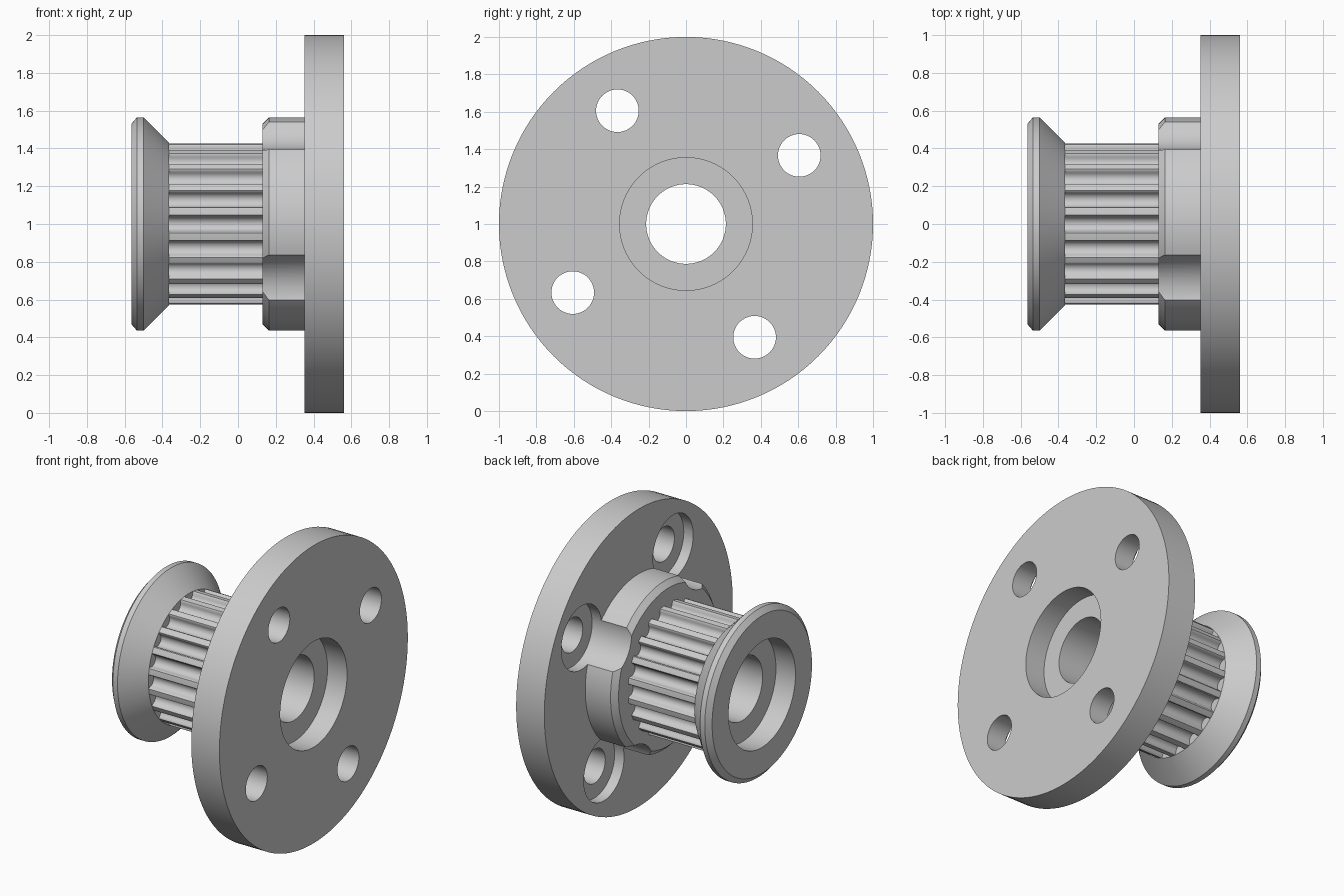
import bpy, bmesh
from math import cos, sin, pi, radians

if "Cube" in bpy.data.objects:
    bpy.data.objects.remove(bpy.data.objects["Cube"])

AXIS_Z = 1.0
TEETH = 20
SLEEVE_R = 0.43

grey = bpy.data.materials.new("machined grey")
grey.use_nodes = True
COLOR = (0.6, 0.6, 0.6, 1)
grey.diffuse_color = COLOR
grey.node_tree.nodes["Principled BSDF"].inputs["Base Color"].default_value = COLOR


def finish(name, bm):
    bmesh.ops.recalc_face_normals(bm, faces=bm.faces)
    mesh = bpy.data.meshes.new(name)
    bm.to_mesh(mesh)
    bm.free()
    mesh.materials.append(grey)
    obj = bpy.data.objects.new(name, mesh)
    obj.location.z = AXIS_Z
    bpy.context.collection.objects.link(obj)
    return obj


def lathe(name, profile, steps=128):
    """Spin a closed (x, radius) outline around the x axis."""
    bm = bmesh.new()
    rings = []
    for i in range(steps):
        a = 2 * pi * i / steps
        rings.append([bm.verts.new((x, r * cos(a), r * sin(a))) for x, r in profile])
    n = len(profile)
    for i in range(steps):
        a, b = rings[i], rings[(i + 1) % steps]
        for j in range(n):
            k = (j + 1) % n
            bm.faces.new((a[j], a[k], b[k], b[j]))
    return finish(name, bm)


def add_prism(bm, outline, x0, x1):
    """Extrude a (y, z) outline along x."""
    face = bm.faces.new([bm.verts.new((x0, y, z)) for y, z in outline])
    ext = bmesh.ops.extrude_face_region(bm, geom=[face])["geom"]
    bmesh.ops.translate(bm, vec=(x1 - x0, 0, 0),
                        verts=[v for v in ext if isinstance(v, bmesh.types.BMVert)])


def circle(cy, cz, r, steps=48):
    return [(cy + r * cos(2 * pi * i / steps), cz + r * sin(2 * pi * i / steps))
            for i in range(steps)]


def cut(target, cutter):
    mod = target.modifiers.new(cutter.name, 'BOOLEAN')
    mod.operation = 'DIFFERENCE'
    mod.solver = 'EXACT'
    mod.object = cutter
    bpy.context.view_layer.objects.active = target
    bpy.ops.object.modifier_apply(modifier=mod.name)
    bpy.data.objects.remove(cutter)


# Whole turned body: retaining rim, sleeve, hub, mounting disc, recessed bore
pulley = lathe("flanged_pulley", [
    (-0.565, 0.355), (-0.565, 0.53), (-0.535, 0.565), (-0.5, 0.565),
    (-0.365, SLEEVE_R), (0.13, SLEEVE_R), (0.13, 0.53), (0.165, 0.565),
    (0.353, 0.565), (0.353, 1.0), (0.562, 1.0), (0.562, 0.355),
    (0.417, 0.355), (0.417, 0.213), (-0.42, 0.213), (-0.42, 0.355)])

# Round-bottomed belt grooves with flared lips
bm = bmesh.new()
groove = [(0.46, 0.052), (0.431, 0.052), (0.424, 0.045)]
groove += [(0.415 - 0.04 * sin(pi * i / 10), 0.04 * cos(pi * i / 10)) for i in range(11)]
groove += [(r, -t) for r, t in reversed(groove[:3])]
for i in range(TEETH):
    a = 2 * pi * i / TEETH
    add_prism(bm, [(r * cos(a) - t * sin(a), r * sin(a) + t * cos(a))
                   for r, t in groove], -0.365, 0.13)
cut(pulley, finish("groove_cutter", bm))

# Screw-head counterbores, which also bite into the hub, then screw holes
for name, radius, x0, x1 in (("counterbore_cutter", 0.214, 0.05, 0.423),
                             ("screw_hole_cutter", 0.114, 0.3, 0.7)):
    bm = bmesh.new()
    for k in range(4):
        a = radians(31.2 + 90 * k)
        add_prism(bm, circle(0.708 * cos(a), 0.708 * sin(a), radius), x0, x1)
    cut(pulley, finish(name, bm))

# Smooth turned surfaces, crisp machined edges
bpy.ops.object.select_all(action='DESELECT')
pulley.select_set(True)
bpy.context.view_layer.objects.active = pulley
bpy.ops.object.shade_smooth_by_angle(angle=radians(28))
